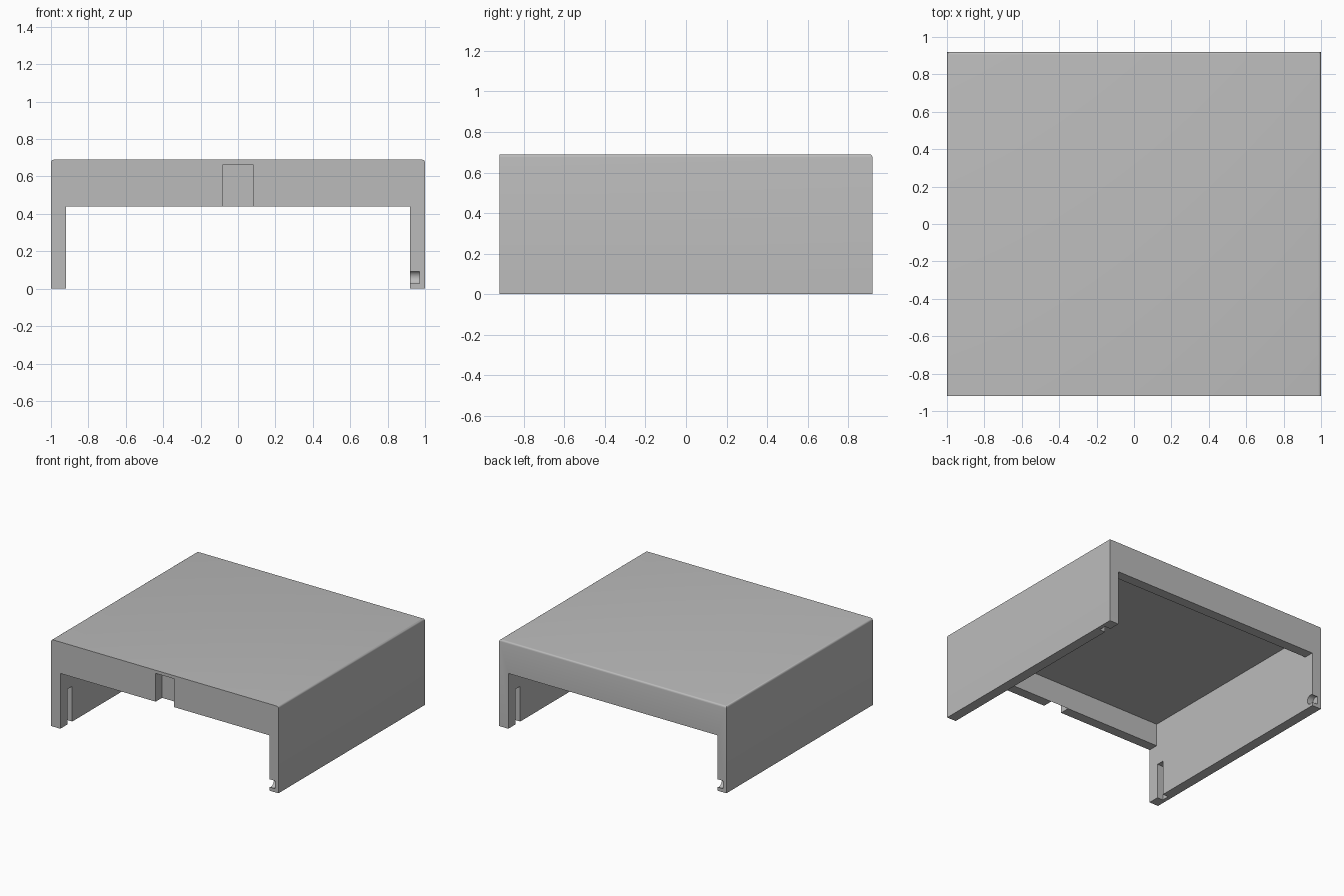
import bpy, bmesh, math
from mathutils import Matrix, Vector

old = bpy.data.objects.get("Cube")
if old:
    bpy.data.objects.remove(old, do_unlink=True)

# Overall sizes
HX, HY, H = 1.0, 0.92, 0.69
IN_X, IN_Y = 0.92, 0.84          # inner wall faces
LIP_Z, CEILING = 0.44, 0.62

grey = bpy.data.materials.new("plain_grey")
grey.use_nodes = True
colour = (0.5, 0.5, 0.5, 1)
grey.diffuse_color = colour
grey.node_tree.nodes["Principled BSDF"].inputs["Base Color"].default_value = colour


def finish(bm, name):
    bmesh.ops.recalc_face_normals(bm, faces=bm.faces)
    mesh = bpy.data.meshes.new(name)
    bm.to_mesh(mesh)
    bm.free()
    mesh.materials.append(grey)
    obj = bpy.data.objects.new(name, mesh)
    bpy.context.collection.objects.link(obj)
    return obj


def box(lo, hi):
    bm = bmesh.new()
    lo, hi = Vector(lo), Vector(hi)
    place = Matrix.Translation((lo + hi) / 2) @ Matrix.Diagonal((*(hi - lo), 1))
    bmesh.ops.create_cube(bm, size=1, matrix=place)
    return bm


def cut(obj, bm, name):
    cutter = finish(bm, name)
    cutter.hide_render = True
    mod = obj.modifiers.new(name, "BOOLEAN")
    mod.operation, mod.solver, mod.object = "DIFFERENCE", "EXACT", cutter
    bpy.context.view_layer.objects.active = obj
    bpy.ops.object.modifier_apply(modifier=mod.name)
    bpy.data.objects.remove(cutter, do_unlink=True)


# Outer block, rounded along the side and back top edges
bm = box((-HX, -HY, 0), (HX, HY, H))
top_edges = [e for e in bm.edges
             if all(v.co.z > H - 0.01 for v in e.verts)
             and not all(v.co.y < 0 for v in e.verts)]
bmesh.ops.bevel(bm, geom=top_edges, offset=0.015, segments=4, profile=0.5,
                affect="EDGES")
cover = finish(bm, "cover")

# Hollow interior with open ends below the front and back lips
half = [(1.1, -0.1), (1.1, LIP_Z), (IN_Y, LIP_Z), (IN_Y, CEILING)]
outline = half + [(-y, z) for y, z in reversed(half)]
bm = bmesh.new()
face = bm.faces.new([bm.verts.new((-IN_X, y, z)) for y, z in outline])
ext = bmesh.ops.extrude_face_region(bm, geom=[face])
bmesh.ops.translate(bm, vec=(2 * IN_X, 0, 0),
                    verts=[g for g in ext["geom"] if isinstance(g, bmesh.types.BMVert)])
cut(cover, bm, "interior")

# Notch in the middle of the front lip
cut(cover, box((-0.08, -1.1, 0.3), (0.08, -IN_Y, 0.665)), "front_notch")

# Latch slots and pin sockets, repeated by a half turn
for i in range(2):
    turn = Matrix.Rotation(math.pi * i, 4, "Z")
    slot = box((-0.97, -0.83, -0.1), (-0.85, -0.77, 0.28))
    bmesh.ops.transform(slot, matrix=turn, verts=slot.verts)
    cut(cover, slot, "latch_slot")

    socket = bmesh.new()
    place = turn @ Matrix.Translation((0.91, -0.9, 0.06)) @ Matrix.Rotation(math.pi / 2, 4, "Y")
    bmesh.ops.create_cone(socket, cap_ends=True, segments=32, radius1=0.037,
                          radius2=0.037, depth=0.12, matrix=place)
    cut(cover, socket, "pin_socket")

# Smooth the rounded edges only
bpy.ops.object.select_all(action="DESELECT")
cover.select_set(True)
bpy.context.view_layer.objects.active = cover
bpy.ops.object.shade_smooth_by_angle(angle=math.radians(30))
